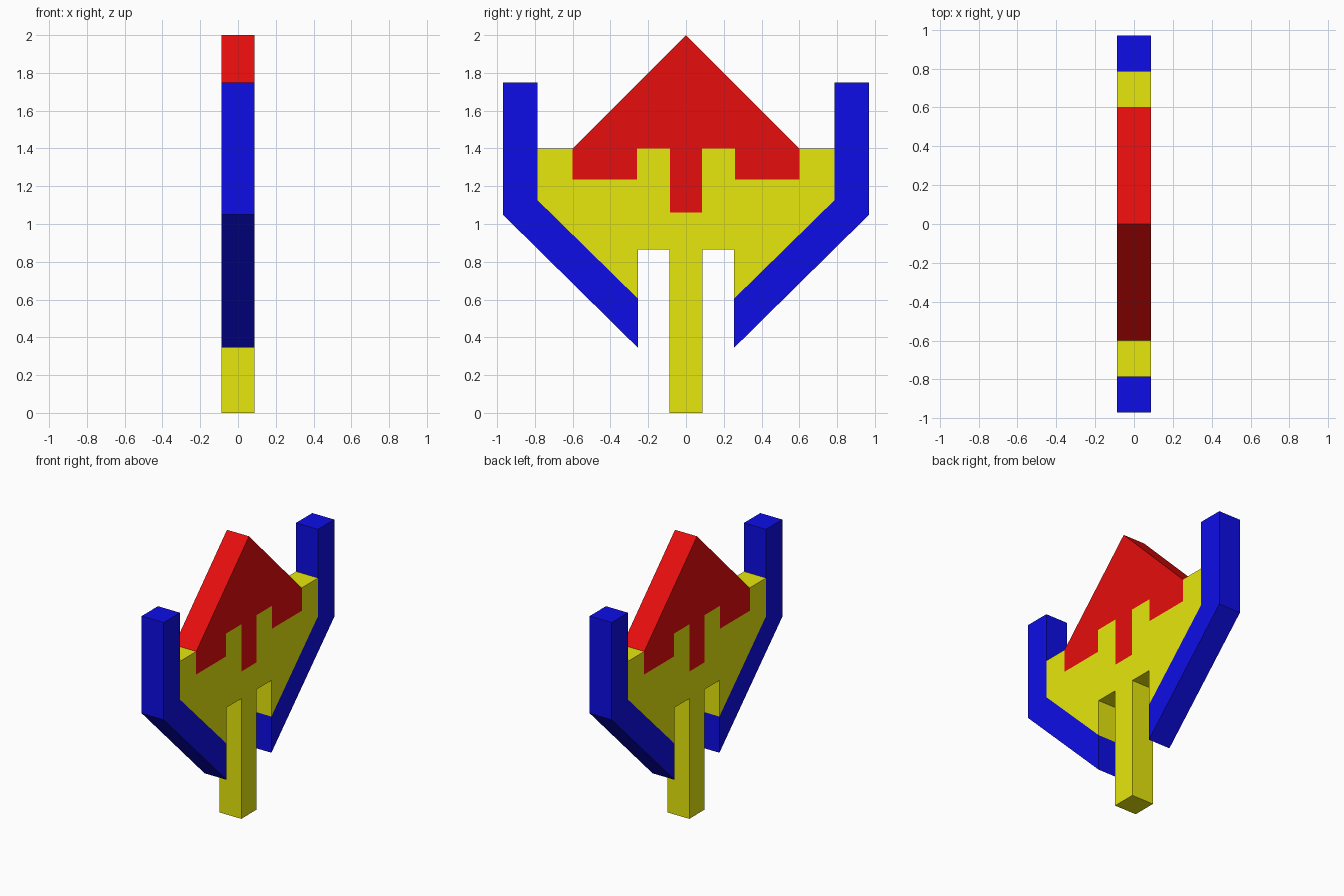
import bpy
import bmesh

if "Cube" in bpy.data.objects:
    bpy.data.objects.remove(bpy.data.objects["Cube"])

HALF = 0.0875  # half thickness of the flat emblem


def material(name, color):
    m = bpy.data.materials.new(name)
    m.diffuse_color = (*color, 1)
    m.use_nodes = True
    m.node_tree.nodes["Principled BSDF"].inputs["Base Color"].default_value = m.diffuse_color
    return m


def slab(name, outline, mat):
    """Extrude a closed (y, z) outline through the thickness along x."""
    mesh = bpy.data.meshes.new(name)
    bm = bmesh.new()
    face = bm.faces.new([bm.verts.new((-HALF, y, z)) for y, z in outline])
    ext = bmesh.ops.extrude_face_region(bm, geom=[face])
    moved = [v for v in ext["geom"] if isinstance(v, bmesh.types.BMVert)]
    bmesh.ops.translate(bm, verts=moved, vec=(2 * HALF, 0, 0))
    bmesh.ops.recalc_face_normals(bm, faces=bm.faces)
    bm.to_mesh(mesh)
    bm.free()
    mesh.materials.append(mat)
    obj = bpy.data.objects.new(name, mesh)
    bpy.context.collection.objects.link(obj)
    return obj


def mirrored(half):
    """Close a half outline that runs from top to bottom on the +y side."""
    return half + [(-y, z) for y, z in reversed(half) if y > 0]


red = material("red", (0.8, 0.004, 0.004))
yellow = material("yellow", (0.8, 0.8, 0.004))
blue = material("blue", (0.004, 0.004, 0.8))

# Jagged joint between the red roof and the yellow body
joint = [(0.6, 1.4), (0.6, 1.235), (0.26, 1.235), (0.26, 1.4),
         (0.085, 1.4), (0.085, 1.06)]

# Red pointed roof with three teeth
slab("roof", mirrored([(0, 2.0)] + joint), red)

# Yellow body with the central stem
lower = [(0.785, 1.4), (0.785, 1.125), (0.255, 0.605), (0.255, 0.865),
         (0.0875, 0.865), (0.0875, 0)]
slab("body_and_stem", mirrored(joint[::-1] + lower), yellow)

# Blue bent arms on both sides
arm = [(0.785, 1.75), (0.97, 1.75), (0.97, 1.05), (0.255, 0.345),
       (0.255, 0.605), (0.785, 1.125)]
for side, s in (("right", 1), ("left", -1)):
    slab("arm_" + side, [(s * y, z) for y, z in arm], blue)
